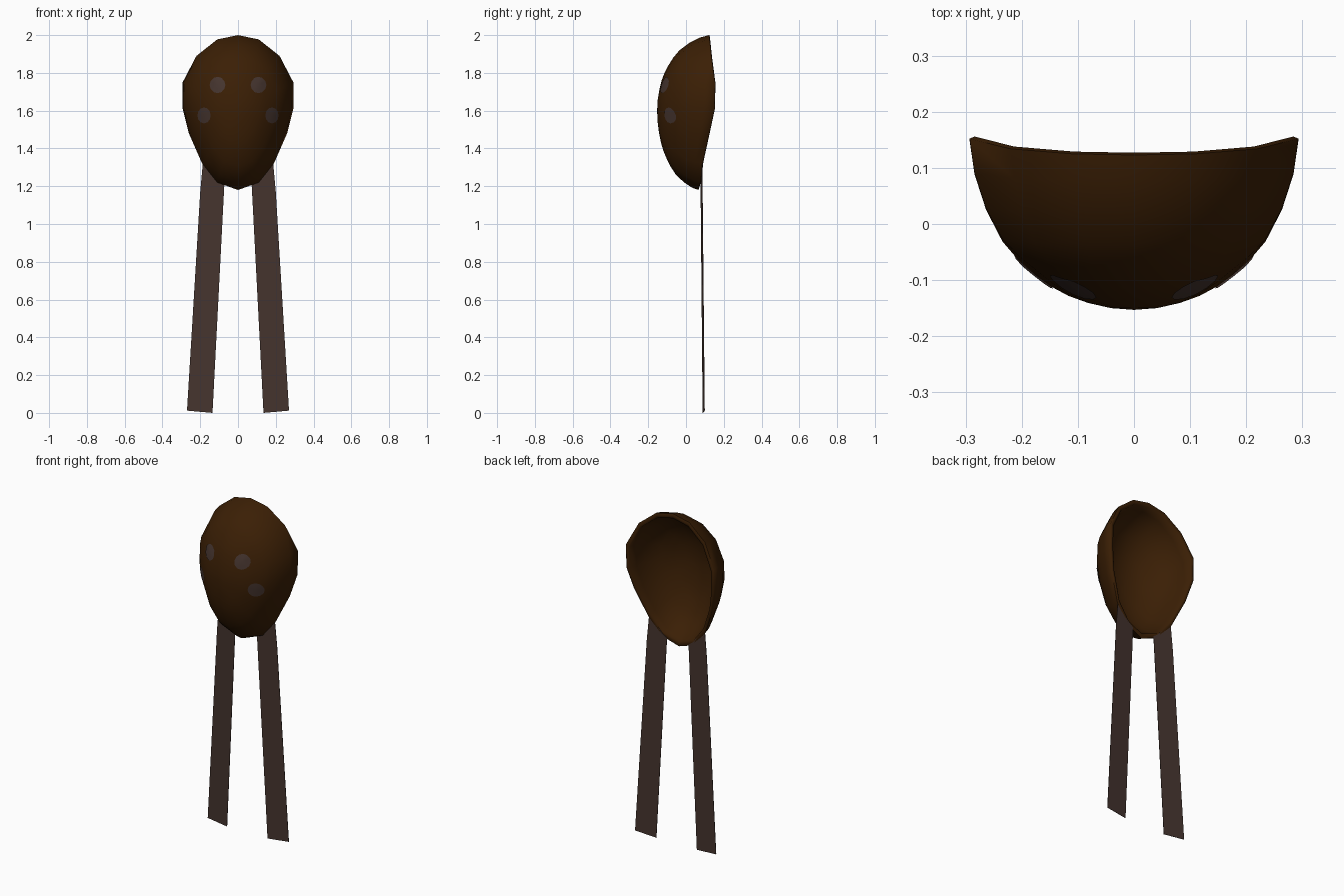
import bpy, bmesh, math
from mathutils import Vector
from mathutils.bvhtree import BVHTree

old = bpy.data.objects.get("Cube")
if old:
    bpy.data.objects.remove(old, do_unlink=True)


def material(name, rgb):
    m = bpy.data.materials.new(name)
    m.use_nodes = True
    col = (*rgb, 1)
    m.diffuse_color = col
    bsdf = next(n for n in m.node_tree.nodes if n.type == "BSDF_PRINCIPLED")
    bsdf.inputs["Base Color"].default_value = col
    bsdf.inputs["Roughness"].default_value = 0.8
    return m


wood = material("dark wood brown", (0.043, 0.0135, 0.0015))
cloth = material("grey brown cloth", (0.060, 0.035, 0.028))


def add_object(name, bm, mat, smooth=True):
    me = bpy.data.meshes.new(name)
    bm.to_mesh(me)
    bm.free()
    ob = bpy.data.objects.new(name, me)
    bpy.context.collection.objects.link(ob)
    me.materials.append(mat)
    if smooth:
        bpy.ops.object.select_all(action="DESELECT")
        ob.select_set(True)
        bpy.context.view_layer.objects.active = ob
        bpy.ops.object.shade_smooth_by_angle(angle=math.radians(75))


# Half outline of the mask rim: x, z, rim y, flatness of the dome there
HALF = [(0, 2.0, .123, 1.1), (.11, 1.977, .125, 1.1), (.22, 1.89, .134, 1.05),
        (.293, 1.75, .152, 1), (.293, 1.61, .149, 1), (.26, 1.48, .122, 1.05),
        (.19, 1.32, .088, 1.1), (.11, 1.22, .077, 1.15), (0, 1.18, .066, 1.15)]
OUTLINE = HALF + [(-x, z, y, p) for x, z, y, p in HALF[-2:0:-1]]
CZ = 1.60
# Dome profile: distance from the centre, share of the full depth
PROFILE = [(1, 0), (.97, .2), (.9, .41), (.8, .60), (.7, .715), (.6, .80),
           (.5, .87), (.4, .92), (.28, .96), (.14, .99)]


def hollow(x, z):
    """Shallow eye hollow on each side of the face."""
    return .014 * math.exp(-((abs(x) - .18) ** 2 + (z - 1.70) ** 2) / .005)


def bridge(bm, a, b):
    for i in range(len(a)):
        j = (i + 1) % len(a)
        bm.faces.new((a[i], a[j], b[j], b[i]))


def dome(bm, scale, apex):
    """Rings of vertices from the rim to the apex, returns the rim ring."""
    rings = []
    for s, depth in PROFILE:
        ring = []
        for ox, oz, y, p in OUTLINE:
            x, z = ox * s * scale, CZ + (oz - CZ) * s * scale
            t = depth ** p
            ring.append(bm.verts.new((x, y + (apex - y + hollow(x, z)) * t, z)))
        rings.append(ring)
    for a, b in zip(rings, rings[1:]):
        bridge(bm, a, b)
    tip = bm.verts.new((0, apex, CZ))
    last = rings[-1]
    for i in range(len(last)):
        bm.faces.new((last[i], last[(i + 1) % len(last)], tip))
    return rings[0]


# Mask: outer and inner domes joined by a rounded lip
bm = bmesh.new()
outer = dome(bm, 1, -.153)
inner = dome(bm, .93, -.12)
lip = [bm.verts.new((x * .97, y + .004, CZ + (z - CZ) * .97)) for x, z, y, p in OUTLINE]
bridge(bm, outer, lip)
bridge(bm, lip, inner)
bmesh.ops.recalc_face_normals(bm, faces=bm.faces)
surface = BVHTree.FromBMesh(bm)
add_object("mask", bm, wood)


# Painted spots: thin discs laid onto the front of the mask
def spot(name, cx, cz, rx, rz, sides=12):
    bm = bmesh.new()

    def on_mask(x, z):
        hit, normal, _, _ = surface.ray_cast(Vector((x, -1, z)), Vector((0, 1, 0)))
        return bm.verts.new(hit + normal * .004)

    rings = [[on_mask(cx + rx * k * math.cos(a), cz + rz * k * math.sin(a))
              for a in (math.tau * i / sides for i in range(sides))]
             for k in (1, .5)]
    bridge(bm, *rings)
    mid = on_mask(cx, cz)
    for i in range(sides):
        bm.faces.new((rings[1][i], rings[1][(i + 1) % sides], mid))
    add_object(name, bm, cloth)


# Ribbons: thin strips hanging from the lower rim, outer edge turned slightly back
RIBBON = [(.135, 0), (.27, .012), (.20, 1.17), (.185, 1.335), (.10, 1.235), (.072, 1.215)]


def ribbon(name, side):
    bm = bmesh.new()
    verts = []
    for x, z in RIBBON:
        across = x - .135 + .05 * z
        verts.append(bm.verts.new((side * x, .088 - .009 * z + .07 * across, z)))
    face = bm.faces.new(verts)
    back = bmesh.ops.extrude_face_region(bm, geom=[face])["geom"]
    bmesh.ops.translate(bm, vec=(0, .002, 0),
                        verts=[g for g in back if isinstance(g, bmesh.types.BMVert)])
    bmesh.ops.recalc_face_normals(bm, faces=bm.faces)
    add_object(name, bm, cloth, smooth=False)


for label, side in (("left", 1), ("right", -1)):
    spot(label + "_upper_spot", side * .107, 1.735, .041, .043)
    spot(label + "_lower_spot", side * .177, 1.575, .035, .042)
    ribbon(label + "_ribbon", side)
